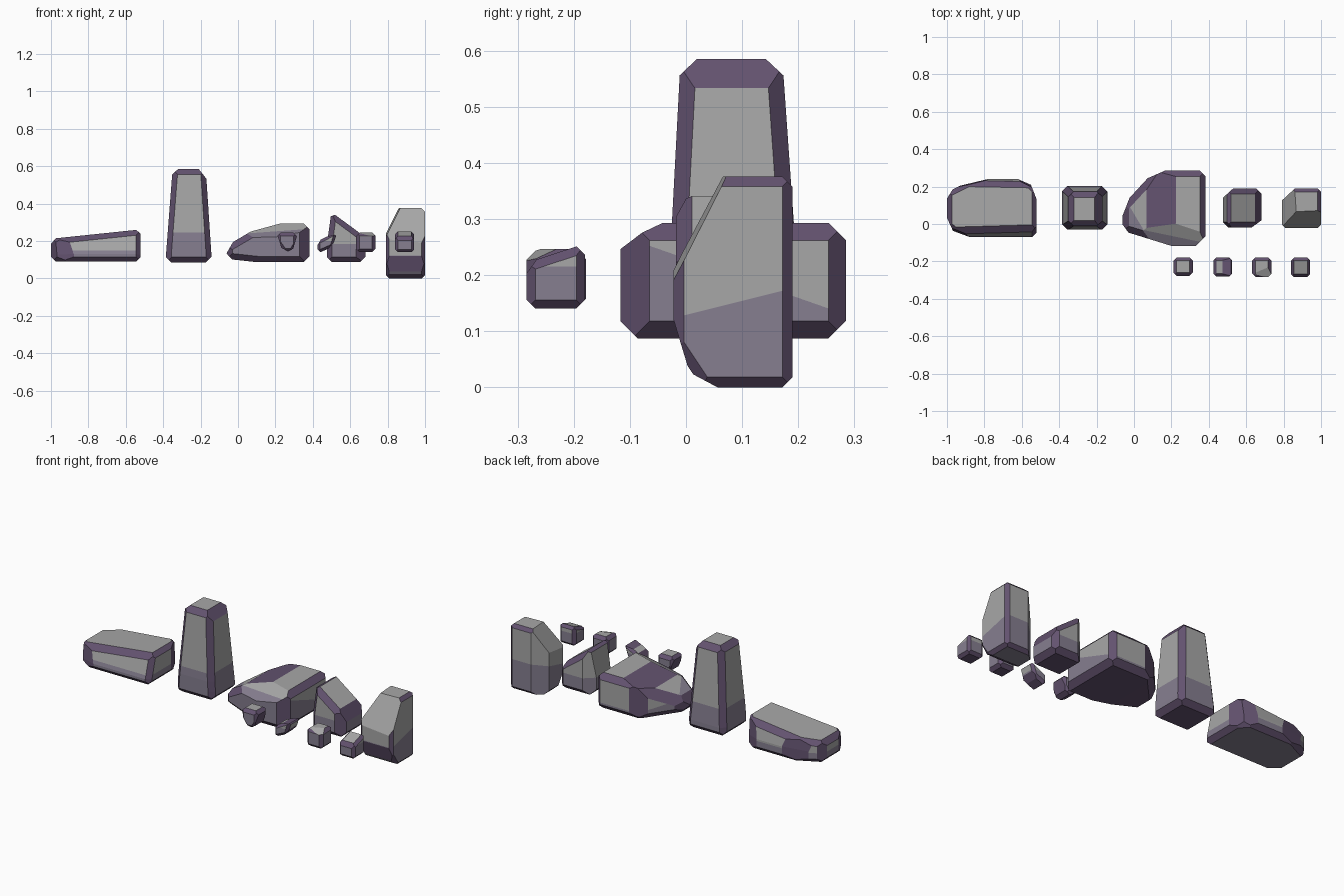
import bpy, bmesh
from mathutils import Vector

if "Cube" in bpy.data.objects:
    bpy.data.objects.remove(bpy.data.objects["Cube"])

GREY, PURPLE, LAV = 0, 1, 2


def material(name, rgb):
    m = bpy.data.materials.new(name)
    m.diffuse_color = (*rgb, 1)
    m.use_nodes = True
    m.node_tree.nodes["Principled BSDF"].inputs["Base Color"].default_value = m.diffuse_color
    return m


MATS = [material("grey_stone", (0.39, 0.39, 0.39)),
        material("purple_edge", (0.125, 0.085, 0.16)),
        material("lavender_base", (0.24, 0.212, 0.28))]


def slice_off(bm, point, normal, mat):
    """Cut away the outer side of a plane and cap the hole."""
    bmesh.ops.bisect_plane(bm, geom=bm.verts[:] + bm.edges[:] + bm.faces[:], dist=1e-5,
                           plane_co=point, plane_no=normal, clear_outer=True)
    rim = [e for e in bm.edges if e.is_boundary]
    if rim:
        for f in bmesh.ops.holes_fill(bm, edges=rim, sides=0)["faces"]:
            f.material_index = mat
        bmesh.ops.recalc_face_normals(bm, faces=bm.faces[:])


def cut(bm, centre, spec):
    """spec: (axes, u1, v1, u2, v2[, mat]) extruded line, or ('3', p, q, r[, mat]) plane."""
    if spec[0] == "3":
        p, q, r = (Vector(c) for c in spec[1:4])
        n, mat = (q - p).cross(r - p), spec[4] if len(spec) > 4 else GREY
    else:
        a, b = ("xyz".index(c) for c in spec[0])
        u1, v1, u2, v2 = spec[1:5]
        mat = spec[5] if len(spec) > 5 else GREY
        p, n = centre.copy(), Vector((0, 0, 0))
        p[a], p[b] = u1, v1
        n[a], n[b] = v2 - v1, u1 - u2
    n.normalize()
    if n.dot(p - centre) < 0:
        n = -n
    slice_off(bm, p, n, mat)


def rock(name, lo, hi, chamfer, line, hard=(), soft=(), tilt=0.0, bottom=PURPLE):
    lo, hi = Vector(lo), Vector(hi)
    centre = (lo + hi) / 2
    bm = bmesh.new()
    bmesh.ops.create_cube(bm, size=1)
    for v in bm.verts:
        v.co = centre + v.co * (hi - lo)
    for s in hard:
        cut(bm, centre, s)
    # worn purple edges: plane off every sharp edge
    planes = []
    for e in bm.edges:
        n1, n2 = (f.normal.copy() for f in e.link_faces)
        if n1.angle(n2) > 0.45:
            n = (n1 + n2).normalized()
            planes.append(((e.verts[0].co + e.verts[1].co) / 2 - n * chamfer, n))
    for p, n in planes:
        slice_off(bm, p, n, PURPLE)
    for s in soft:
        cut(bm, centre, s)
    # lavender lower part, split along a slightly tilted line
    n = Vector((0, tilt, 1)).normalized()
    p = Vector((0, centre.y, line))
    bmesh.ops.bisect_plane(bm, geom=bm.verts[:] + bm.edges[:] + bm.faces[:], dist=1e-5,
                           plane_co=p, plane_no=n)
    bmesh.ops.recalc_face_normals(bm, faces=bm.faces[:])
    for f in bm.faces:
        if f.material_index == GREY and n.dot(f.calc_center_median() - p) < 0:
            f.material_index = bottom if f.normal.z < -0.9 else LAV
    me = bpy.data.meshes.new(name)
    bm.to_mesh(me)
    bm.free()
    for m in MATS:
        me.materials.append(m)
    bpy.context.collection.objects.link(bpy.data.objects.new(name, me))


# low sloping slab
rock("slab_rock", (-1, -0.07, 0.09), (-0.52, 0.24, 0.27), 0.018, 0.15,
     hard=[("xz", -1, 0.212, -0.52, 0.262), ("xy", -1, 0.17, -0.86, 0.24),
           ("xy", -1, -0.01, -0.93, -0.07, PURPLE), ("yz", -0.07, 0.13, -0.045, 0.22),
           ("yz", 0.24, 0.16, 0.225, 0.24), ("xy", -0.58, 0.245, -0.52, 0.18)],
     bottom=LAV)

# tall tapered pillar
rock("pillar_rock", (-0.384, -0.03, 0.085), (-0.143, 0.203, 0.585), 0.02, 0.245,
     hard=[("xz", -0.384, 0.14, -0.35, 0.58), ("xz", -0.143, 0.14, -0.172, 0.58),
           ("yz", -0.03, 0.2, -0.01, 0.58), ("yz", 0.203, 0.14, 0.172, 0.58)],
     soft=[("xz", -0.21, 0.585, -0.165, 0.528, PURPLE),
           ("3", (-0.34, 0.02, 0.585), (-0.30, -0.01, 0.585), (-0.36, -0.01, 0.54), PURPLE)])

# broad boulder
rock("broad_boulder", (-0.065, -0.117, 0.087), (0.383, 0.285, 0.293), 0.022, 0.20,
     hard=[("xz", -0.065, 0.172, 0.14, 0.293), ("xy", -0.065, 0.095, 0.11, 0.285),
           ("xy", -0.065, -0.035, 0.20, -0.117), ("xz", -0.065, 0.105, 0.12, 0.085),
           ],
     soft=[("3", (0.14, 0.03, 0.293), (0.05, -0.06, 0.225), (0.30, -0.10, 0.25)),
           ("xy", 0.33, -0.117, 0.383, -0.065, PURPLE)],
     tilt=0.35)

# leaning rock with a steep right slope
rock("leaning_rock", (0.475, -0.018, 0.087), (0.682, 0.19, 0.36), 0.02, 0.185,
     hard=[("xz", 0.485, 0.365, 0.682, 0.22), ("xz", 0.475, 0.18, 0.50, 0.36)],
     soft=[("xy", 0.475, 0.14, 0.53, 0.19), ("xy", 0.63, -0.018, 0.682, 0.02, PURPLE)])

# upright rock at the end of the row
rock("upright_rock", (0.79, -0.022, 0), (1.0, 0.19, 0.376), 0.013, 0.15,
     hard=[("yz", -0.022, 0.075, 0.035, -0.01)],
     soft=[("3", (0.79, 0.1, 0.235), (0.79, -0.022, 0.22), (0.865, 0.1, 0.376)),
           ("3", (0.79, -0.022, 0.21), (1.0, -0.022, 0.19), (0.95, 0.07, 0.376)),
           ("xy", 0.79, 0.125, 0.86, 0.19)],
     tilt=-0.25, bottom=LAV)

# four pebbles in front
rock("pebble_1", (0.21, -0.278, 0.142), (0.315, -0.178, 0.245), 0.013, 0.235,
     hard=[("xz", 0.21, 0.19, 0.245, 0.14), ("xz", 0.315, 0.18, 0.29, 0.14)])
rock("pebble_2", (0.425, -0.28, 0.142), (0.525, -0.18, 0.242), 0.01, 0.2,
     hard=[("xz", 0.425, 0.198, 0.515, 0.245), ("xz", 0.44, 0.14, 0.525, 0.178),
           ("xz", 0.525, 0.23, 0.505, 0.165)])
rock("pebble_3", (0.632, -0.284, 0.14), (0.735, -0.178, 0.246), 0.013, 0.225,
     soft=[("3", (0.65, -0.26, 0.246), (0.72, -0.23, 0.246), (0.72, -0.284, 0.225))])
rock("pebble_4", (0.84, -0.284, 0.14), (0.942, -0.18, 0.252), 0.011, 0.215,
     hard=[("yz", -0.284, 0.222, -0.18, 0.256)])
